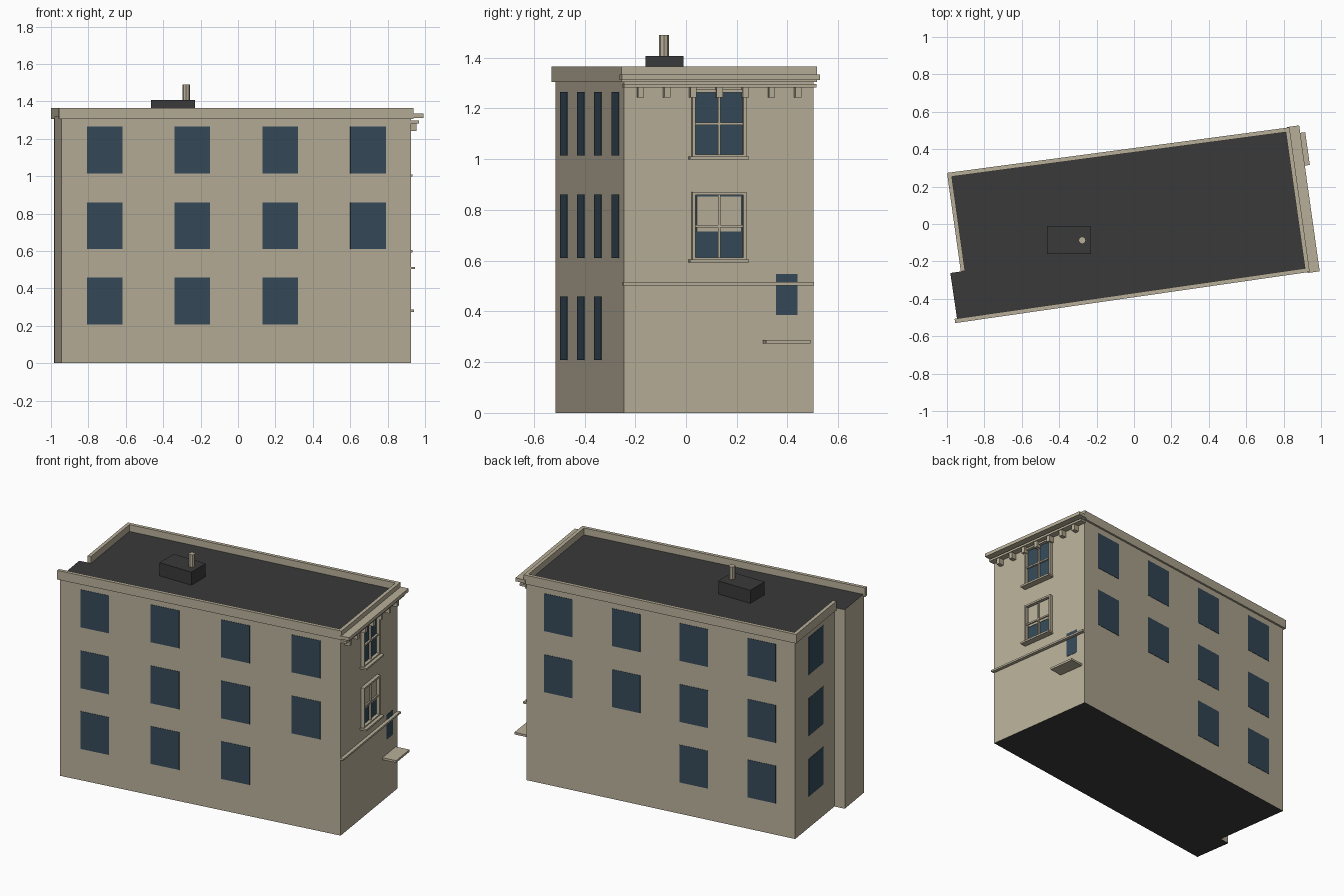
import bpy, bmesh, math
from mathutils import Vector

if "Cube" in bpy.data.objects:
    bpy.data.objects.remove(bpy.data.objects["Cube"])


def material(name, rgb):
    m = bpy.data.materials.new(name)
    m.diffuse_color = (*rgb, 1)
    m.use_nodes = True
    m.node_tree.nodes["Principled BSDF"].inputs["Base Color"].default_value = m.diffuse_color
    return m


STONE = material("beige stone", (0.479, 0.429, 0.319))
ROOF = material("dark roofing", (0.042, 0.042, 0.042))
GLASS = material("blue glass", (0.036, 0.068, 0.1))


def prism(name, pts, z0, z1, mats):
    """Extrude a plan outline; a second material goes on the horizontal faces."""
    bm = bmesh.new()
    low = [bm.verts.new((x, y, z0)) for x, y in pts]
    top = [bm.verts.new((x, y, z1)) for x, y in pts]
    n = len(pts)
    bm.faces.new(low[::-1])
    bm.faces.new(top)
    for i in range(n):
        j = (i + 1) % n
        bm.faces.new((low[i], low[j], top[j], top[i]))
    bmesh.ops.recalc_face_normals(bm, faces=bm.faces)
    for f in bm.faces:
        if len(mats) > 1 and abs(f.normal.z) > 0.5:
            f.material_index = 1
    me = bpy.data.meshes.new(name)
    bm.to_mesh(me)
    bm.free()
    for m in mats:
        me.materials.append(m)
    ob = bpy.data.objects.new(name, me)
    bpy.context.collection.objects.link(ob)
    return ob


# Plan outline, counter-clockwise from the front left corner
A, B, C, D, E, F = [Vector(p) for p in (
    (-0.945, -0.515), (0.925, -0.245), (0.82, 0.502),
    (-0.985, 0.262), (-0.913, -0.252), (-0.982, -0.262))]

# Each wall: start, end, and the world axis used to measure along it
FRONT, RIGHT, BACK, LEFT = (A, B, 0), (B, C, 1), (C, D, 0), (D, E, 1)


def on_wall(name, wall, a0, a1, z0, z1, d0, d1, mat=STONE):
    """Block on a wall from a0 to a1 (world axis), d0 to d1 outward."""
    p, q, ax = wall
    along = q - p
    out = Vector((along.y, -along.x)).normalized()
    at = lambda a, d: p + along * ((a - p[ax]) / along[ax]) + out * d
    return prism(name, [at(a0, d0), at(a1, d0), at(a1, d1), at(a0, d1)], z0, z1, [mat])


# Main body with dark roof and underside
prism("building_body", [A, B, C, D, E, F], 0, 1.32, [STONE, ROOF])

# Parapets
on_wall("front_parapet", FRONT, -0.958, 0.936, 1.305, 1.365, -0.01, 0.013)
on_wall("right_parapet", RIGHT, -0.257, 0.513, 1.305, 1.365, -0.01, 0.013)
on_wall("back_parapet", BACK, 0.832, -0.996, 1.305, 1.365, -0.01, 0.013)
on_wall("left_parapet", LEFT, 0.272, -0.252, 1.305, 1.365, -0.01, 0.013)

# Cornice with brackets
on_wall("cornice_top", RIGHT, -0.262, 0.518, 1.312, 1.334, 0, 0.066)
on_wall("cornice_lower", RIGHT, -0.25, 0.508, 1.283, 1.297, 0, 0.042)
for i in range(7):
    y = -0.182 + i * 0.1033
    on_wall(f"cornice_bracket_{i + 1}", RIGHT, y - 0.012, y + 0.012, 1.243, 1.284, 0, 0.036)

# Belt course and door canopy
on_wall("belt_course", RIGHT, -0.25, 0.502, 0.503, 0.515, 0, 0.022)
on_wall("door_canopy", RIGHT, 0.303, 0.478, 0.273, 0.287, 0, 0.093)

# Plain windows by storey
ROWS = ((0.208, 0.458), (0.61, 0.86), (1.015, 1.265))


def window_grid(side, wall, centres, half, skip_low=()):
    for r, (z0, z1) in enumerate(ROWS):
        for c, x in enumerate(centres):
            if r == 0 and c in skip_low:
                continue
            on_wall(f"{side}_window_{r + 1}_{c + 1}", wall, x - half, x + half,
                    z0, z1, -0.002, 0.002, GLASS)


window_grid("front", FRONT, (-0.713, -0.245, 0.225, 0.695), 0.095, skip_low=(3,))
window_grid("back", BACK, (-0.76, -0.305, 0.15, 0.605), 0.095, skip_low=(2, 3))
window_grid("left", LEFT, (-0.01,), 0.096)
on_wall("small_right_window", RIGHT, 0.355, 0.44, 0.385, 0.548, -0.002, 0.002, GLASS)

# Framed sash windows on the right wall
for r, (z0, z1) in enumerate(ROWS[1:], 1):
    n = f"sash_{r}"
    on_wall(n + "_glass", RIGHT, 0.03, 0.23, z0, z1, -0.002, 0.002, GLASS)
    on_wall(n + "_sill", RIGHT, 0.01, 0.242, z0 - 0.017, z0 - 0.005, 0, 0.043)
    on_wall(n + "_bottom", RIGHT, 0.022, 0.235, z0 - 0.005, z0 + 0.003, 0, 0.022)
    on_wall(n + "_lintel", RIGHT, 0.022, 0.235, z1 - 0.002, z1 + 0.01, 0, 0.022)
    for side, y in (("front", 0.022), ("back", 0.223)):
        on_wall(f"{n}_{side}_jamb", RIGHT, y, y + 0.012, z0, z1, 0, 0.022)
    on_wall(n + "_mullion", RIGHT, 0.125, 0.134, z0, z1, 0, 0.014)
    on_wall(n + "_rail", RIGHT, 0.034, 0.223, z0 + 0.12, z0 + 0.13, 0, 0.014)
on_wall("window_blind", RIGHT, 0.042, 0.217, 0.715, 0.853, 0.001, 0.005)

# Roof box and vent pipe
prism("roof_box", [(-0.465, -0.16), (-0.23, -0.16), (-0.23, -0.01), (-0.465, -0.01)],
      1.315, 1.407, [ROOF])
prism("vent_pipe", [(-0.277 + 0.02 * math.cos(k * math.pi / 4),
                     -0.087 + 0.02 * math.sin(k * math.pi / 4)) for k in range(8)],
      1.40, 1.49, [STONE])
